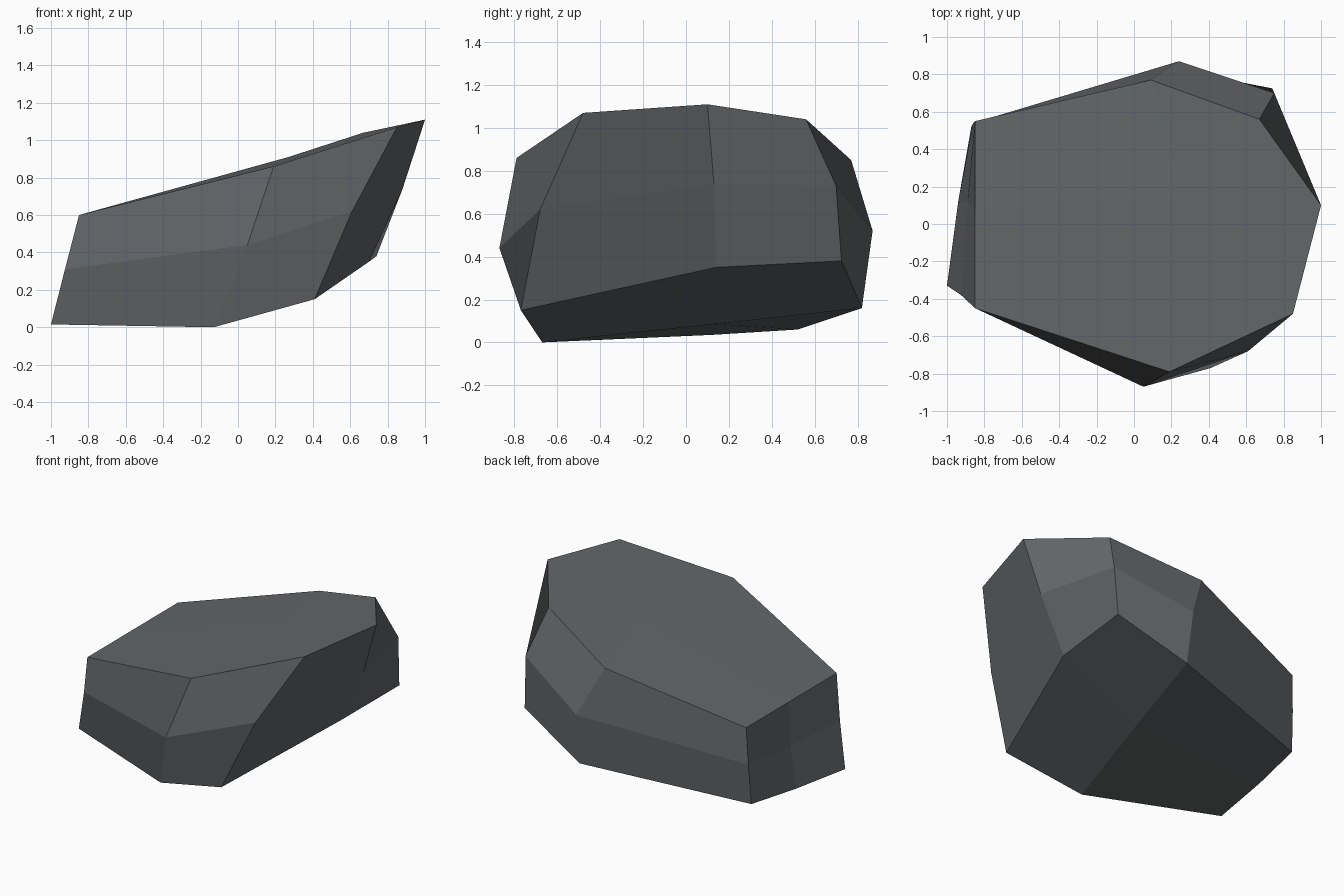
import bpy
import bmesh

if "Cube" in bpy.data.objects:
    bpy.data.objects.remove(bpy.data.objects["Cube"])

# Rock corners as three layers of a 3x3 grid: rows front to back, each left to right
LAYERS = [
    # underside
    [[(-1.0, -.33, .015), (-.13, -.67, 0), (.41, -.77, .15)],
     [(-.94, .12, .035), (.08, .13, .085), (.70, .14, .35)],
     [(-.87, .52, .06), (.25, .82, .16), (.74, .725, .38)]],
    # waist (the centre is inside the rock, so it has no point)
    [[(-.925, -.38, .31), (.05, -.87, .44), (.61, -.68, .62)],
     [(-.89, .12, .32), None, (.88, .13, .74)],
     [(-.86, .54, .34), (.24, .87, .52), (.75, .70, .73)]],
    # top
    [[(-.85, -.45, .60), (.19, -.79, .86), (.85, -.48, 1.07)],
     [(-.85, .08, .60), (.27, .14, .91), (1.0, .10, 1.11)],
     [(-.85, .55, .60), (.09, .77, .85), (.67, .56, 1.04)]],
]

stone = bpy.data.materials.new("dark grey stone")
stone.diffuse_color = (.125, .134, .139, 1)
stone.use_nodes = True
stone.node_tree.nodes["Principled BSDF"].inputs["Base Color"].default_value = stone.diffuse_color

# Cube split once per side, then each point pulled to its place on the rock
bm = bmesh.new()
bmesh.ops.create_cube(bm, size=2)
bmesh.ops.subdivide_edges(bm, edges=bm.edges[:], cuts=1, use_grid_fill=True)
for v in bm.verts:
    i, j, k = (round(c) + 1 for c in v.co)
    v.co = LAYERS[k][j][i]
bmesh.ops.recalc_face_normals(bm, faces=bm.faces[:])

mesh = bpy.data.meshes.new("rock")
bm.to_mesh(mesh)
bm.free()
mesh.materials.append(stone)
rock = bpy.data.objects.new("rock", mesh)
bpy.context.collection.objects.link(rock)
